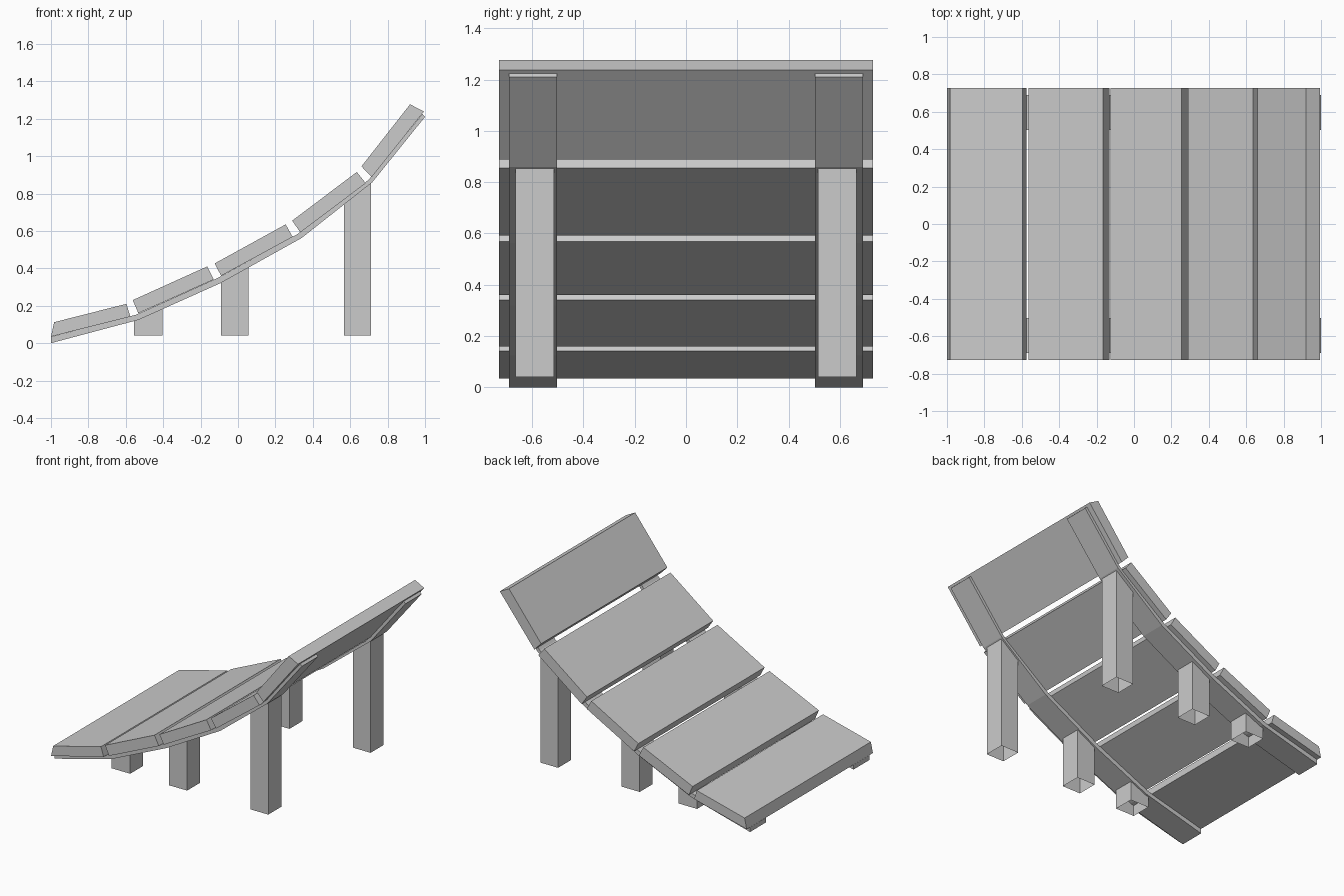
import bpy, bmesh

if "Cube" in bpy.data.objects:
    bpy.data.objects.remove(bpy.data.objects["Cube"])


def prism(name, profile, y0, y1, open_faces=()):
    """Extrude an (x, z) profile along y; open_faces lists profile edges left without a face."""
    bm = bmesh.new()
    a = [bm.verts.new((x, y0, z)) for x, z in profile]
    b = [bm.verts.new((x, y1, z)) for x, z in profile]
    bm.faces.new(a)
    bm.faces.new(b[::-1])
    n = len(profile)
    for i in range(n):
        if i not in open_faces:
            j = (i + 1) % n
            bm.faces.new((a[j], a[i], b[i], b[j]))
    bmesh.ops.recalc_face_normals(bm, faces=bm.faces)
    mesh = bpy.data.meshes.new(name)
    bm.to_mesh(mesh)
    bm.free()
    obj = bpy.data.objects.new(name, mesh)
    bpy.context.collection.objects.link(obj)
    return obj


# Wide slats following the curve of the lounger
slats = [
    [(-1.0, 0.035), (-0.575, 0.142), (-0.597, 0.21), (-0.983, 0.112)],
    [(-0.533, 0.16), (-0.13, 0.34), (-0.165, 0.41), (-0.563, 0.23)],
    [(-0.09, 0.36), (0.292, 0.568), (0.255, 0.635), (-0.125, 0.426)],
    [(0.333, 0.592), (0.683, 0.855), (0.635, 0.915), (0.29, 0.655)],
    [(0.715, 0.888), (0.994, 1.238), (0.92, 1.277), (0.66, 0.945)],
]
for i, p in enumerate(slats):
    prism(f"slat_{i + 1}", p, -0.728, 0.728)

# Bent side rails and hollow legs on both sides
rail_bottom = [(-1.0, 0.0), (-0.53, 0.125), (-0.095, 0.32), (0.34, 0.562), (0.718, 0.86), (1.0, 1.21)]
rail_top = [(-1.0, 0.034), (-0.545, 0.152), (-0.11, 0.348), (0.318, 0.583), (0.698, 0.873), (0.985, 1.224)]
# x start, x end, top z at start, top z at end
legs = [(-0.555, -0.405, 0.125, 0.185), (-0.092, 0.055, 0.325, 0.406), (0.567, 0.71, 0.745, 0.857)]

for side, s in (("front", -1), ("back", 1)):
    prism(f"{side}_rail", rail_bottom + rail_top[::-1], s * 0.503, s * 0.69)
    for i, (x0, x1, z0, z1) in enumerate(legs):
        prism(f"{side}_leg_{i + 1}", [(x0, 0.04), (x1, 0.04), (x1, z1), (x0, z0)],
              s * 0.515, s * 0.665, open_faces=(0, 2))
